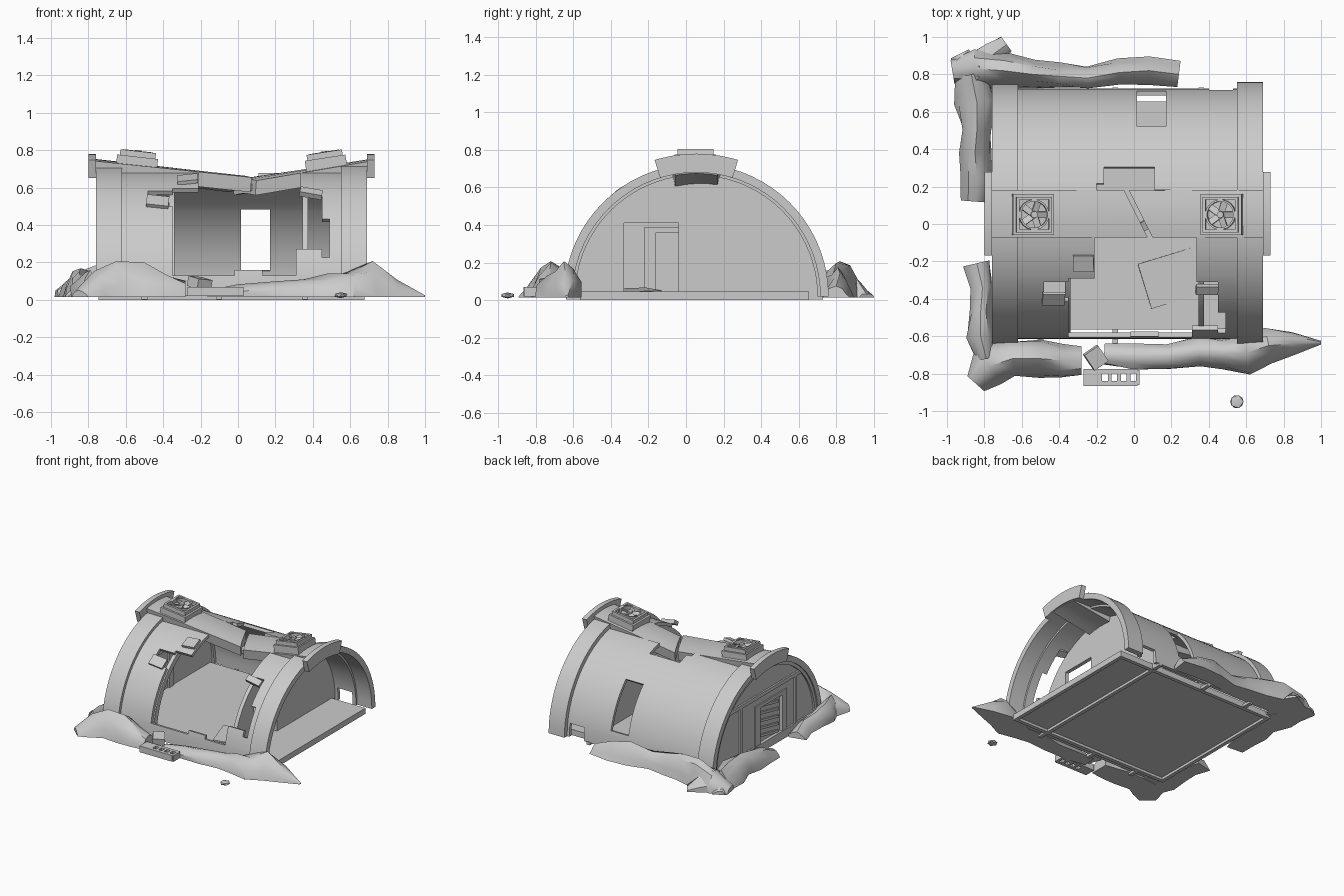
import bpy, bmesh, math, random
from mathutils import Matrix, Vector, Euler

random.seed(4)
if "Cube" in bpy.data.objects:
    bpy.data.objects.remove(bpy.data.objects["Cube"])

grey = bpy.data.materials.new("plain grey")
grey.use_nodes = True
COL = (0.6, 0.6, 0.6, 1)
grey.diffuse_color = COL
grey.node_tree.nodes["Principled BSDF"].inputs["Base Color"].default_value = COL

CY, CZ = 0.055, 0.02   # axis of the vault


def finish(name, bm, angle=30):
    bmesh.ops.recalc_face_normals(bm, faces=bm.faces)
    me = bpy.data.meshes.new(name)
    bm.to_mesh(me)
    bm.free()
    me.materials.append(grey)
    for p in me.polygons:
        p.use_smooth = True
    me.set_sharp_from_angle(angle=math.radians(angle))
    ob = bpy.data.objects.new(name, me)
    bpy.context.scene.collection.objects.link(ob)


def add_box(bm, c, s, rot=(0, 0, 0), base=Matrix()):
    e = Euler([math.radians(a) for a in rot])
    m = base @ Matrix.Translation(c) @ e.to_matrix().to_4x4() @ Matrix.Diagonal((*s, 1))
    bmesh.ops.create_cube(bm, size=1, matrix=m)


def boxes(name, items):
    bm = bmesh.new()
    for item in items:
        add_box(bm, *item)
    finish(name, bm)


def arch(name, x0, x1, r, t, a0=0, a1=180, holes=(), warp=None):
    """Curved slab along x; each hole is (x from, x to, angle from, angle to)."""
    xs, angs = {x0, x1}, {a0, a1}
    angs.update(a for a in range(0, 181, 5) if a0 < a < a1)
    for h in holes:
        xs.update(h[:2])
        angs.update(h[2:])
    xs, angs = sorted(xs), sorted(angs)
    cells = set()
    for i in range(len(xs) - 1):
        for j in range(len(angs) - 1):
            mx, ma = (xs[i] + xs[i + 1]) / 2, (angs[j] + angs[j + 1]) / 2
            if not any(h[0] < mx < h[1] and h[2] < ma < h[3] for h in holes):
                cells.add((i, j))
    bm, cache = bmesh.new(), {}

    def v(i, j, inner):
        if (i, j, inner) not in cache:
            a, rad = math.radians(angs[j]), r - t * inner
            p = (xs[i], CY - rad * math.cos(a), CZ + rad * math.sin(a))
            cache[i, j, inner] = bm.verts.new(warp(*p) if warp else p)
        return cache[i, j, inner]

    for i, j in cells:
        ring = [(i, j), (i + 1, j), (i + 1, j + 1), (i, j + 1)]
        for inner in (0, 1):
            bm.faces.new([v(*c, inner) for c in ring])
        for k, side in enumerate([(i, j - 1), (i + 1, j), (i, j + 1), (i - 1, j)]):
            if side not in cells:
                p, q = ring[k], ring[(k + 1) % 4]
                bm.faces.new([v(*p, 0), v(*q, 0), v(*q, 1), v(*p, 1)])
    finish(name, bm)


def cross_wall(name, x0, x1, r, door):
    """Half-round wall across the vault; door is (y from, y to, top)."""
    outline = [(CY - r * math.cos(math.radians(a)), CZ + r * math.sin(math.radians(a)))
               for a in range(0, 181, 5)]
    d0, d1, top = door
    outline += [(d1, CZ), (d1, top), (d0, top), (d0, CZ)]
    bm = bmesh.new()
    near = [bm.verts.new((x0, *p)) for p in outline]
    far = [bm.verts.new((x1, *p)) for p in outline]
    bm.faces.new(near)
    bm.faces.new(far)
    for k in range(len(outline)):
        n = (k + 1) % len(outline)
        bm.faces.new([near[k], near[n], far[n], far[k]])
    finish(name, bm)


def roll(name, pts):
    """Lumpy heap along a path of (x, y, half width, height)."""
    bm, rings = bmesh.new(), []
    for k, (x, y, w, h) in enumerate(pts):
        a, b = pts[max(k - 1, 0)], pts[min(k + 1, len(pts) - 1)]
        side = Vector((a[1] - b[1], b[0] - a[0])).normalized()
        ring = []
        for s in range(7):
            f = math.pi * s / 6
            j = random.uniform(0.84, 1.12)
            d = w * math.cos(f) * j
            ring.append(bm.verts.new((x + side.x * d, y + side.y * d, 0.015 + h * math.sin(f) ** 1.3 * j)))
        rings.append(ring)
    for a, b in zip(rings, rings[1:]):
        for s in range(7):
            n = (s + 1) % 7
            bm.faces.new([a[s], a[n], b[n], b[s]])
    bm.faces.new(rings[0])
    bm.faces.new(rings[-1])
    finish(name, bm, 40)


# Vault shell with its broken openings
arch("vault_shell", -0.63, 0.56, 0.67, 0.025, holes=[
    (-0.63, 0.56, 79, 101),                              # ridge slot
    (-0.35, -0.21, 9.5, 59), (-0.21, -0.02, 9.5, 79),    # front breach
    (-0.02, 0.13, 12, 79), (0.13, 0.31, 9.5, 79), (0.31, 0.335, 22, 79),
    (0.335, 0.45, 22, 57), (0.45, 0.49, 18, 38), (-0.48, -0.35, 46, 57),
    (0.015, 0.17, 134, 168),                             # back window
    (0.4, 0.53, 171, 180),                               # back notch
    (-0.16, 0.11, 101, 112), (-0.2, -0.16, 101, 104)])   # roof hole

# Thick end rings and the rib beside the breach
arch("right_ring", -0.76, -0.62, 0.695, 0.045)
arch("left_ring", 0.55, 0.69, 0.705, 0.045)
arch("right_rib", -0.37, -0.34, 0.645, 0.045, 0, 79)

# Inner partition with an open doorway
cross_wall("partition", 0.345, 0.375, 0.648, (-0.33, -0.04, 0.41))

# Sagging ridge in two snapped halves, with end caps
def crack(x, y):
    return x + (CY - y) * 0.5 if abs(x) < 0.2 else x


arch("ridge_right", -0.78, 0.01, 0.735, 0.08, 80, 100,
     warp=lambda x, y, z: (crack(x, y), y, z - 0.113 * (x + 0.78)))
arch("ridge_left", 0.035, 0.72, 0.735, 0.08, 80, 100,
     warp=lambda x, y, z: (crack(x, y), y, z - 0.155 * (0.72 - x)))
for name, x in (("right", -0.8), ("left", 0.69)):
    arch(name + "_ridge_cap", x, x + 0.04, 0.76, 0.1, 73, 107)


# Roof fans
def fan(name, x, z, tilt):
    base = Matrix.Translation((x, 0.05, z)) @ Matrix.Rotation(math.radians(tilt), 4, "Y")
    bm = bmesh.new()
    add_box(bm, (0, 0, 0), (0.22, 0.22, 0.06), base=base)
    for k in range(4):
        turn = base @ Matrix.Rotation(k * math.pi / 2, 4, "Z")
        add_box(bm, (0.088, 0, 0.043), (0.015, 0.19, 0.034), base=turn)
    for k in range(20):
        turn = base @ Matrix.Rotation(k * math.pi / 10, 4, "Z")
        add_box(bm, (0.075, 0, 0.045), (0.01, 0.026, 0.034), base=turn)
    for k in range(5):
        turn = base @ Matrix.Rotation(k * math.tau / 5, 4, "Z")
        add_box(bm, (0.045, 0, 0.047), (0.06, 0.035, 0.006), (20, 0, 0), turn)
    bmesh.ops.create_cone(bm, cap_ends=True, segments=12, radius1=0.022, radius2=0.018, depth=0.04,
                          matrix=base @ Matrix.Translation((0, 0, 0.045)))
    finish(name, bm)


fan("right_fan", -0.54, 0.735, 6.4)
fan("left_fan", 0.47, 0.73, -8.8)

# Closed end wall with trim and a grilled door
cross_wall("end_wall", -0.735, -0.705, 0.66, (-0.16, 0.12, 0.36))
arch("end_wall_trim", -0.75, -0.69, 0.66, 0.035)
boxes("end_wall_frame", [((-0.735, CY, 0.46), (0.025, 1.0, 0.03)),
                         ((-0.735, CY, 0.05), (0.025, 1.2, 0.04))]
      + [((-0.735, y, 0.25), (0.025, 0.03, 0.42)) for y in (0.36, -0.33)])
boxes("door_frame", [((-0.72, -0.02, 0.375), (0.05, 0.4, 0.03))]
      + [((-0.72, y, 0.2), (0.05, 0.06, 0.34)) for y in (-0.19, 0.15)])
boxes("door", [((-0.713, -0.02, 0.19), (0.012, 0.28, 0.34))])
boxes("door_grille", [((-0.724, -0.02, 0.1 + 0.06 * k), (0.016, 0.24, 0.02), (12, 0, 0)) for k in range(5)])

# Floor slab with edge beams underneath
boxes("floor", [((-0.035, 0.045, 0.033), (1.42, 1.22, 0.026))])
boxes("floor_beams", [((-0.035, y, 0.012), (1.42, 0.03, 0.024)) for y in (-0.55, 0.64)]
      + [((x, 0.04, 0.012), (0.03, 1.2, 0.024)) for x in (-0.73, 0.36, 0.66)])
boxes("beam_stubs", [((x, y, 0.014), (0.03, 0.1, 0.024)) for x in (-0.5, -0.1, 0.36) for y in (-0.59, 0.68)])
boxes("fallen_panel", [((0.2, -0.29, 0.045), (0.3, 0.25, 0.02), (2, 3, 17))])

# Broken scraps on the breach edges
boxes("scraps", [((-0.43, -0.4, 0.525), (0.12, 0.08, 0.02), (40, 6, 0)),
                 ((0.39, -0.35, 0.57), (0.12, 0.05, 0.03), (35, 10, 0)),
                 ((-0.27, -0.21, 0.645), (0.11, 0.09, 0.02), (22, -6, 0)),
                 ((0.07, 0.0, 0.61), (0.08, 0.05, 0.03), (10, -25, 30))])

# Heaps of rubble around the base
roll("front_right_heap", [(-0.85, -0.85, 0.06, 0.04), (-0.77, -0.76, 0.13, 0.14), (-0.65, -0.72, 0.1, 0.18),
                          (-0.5, -0.72, 0.1, 0.17), (-0.38, -0.73, 0.09, 0.13), (-0.28, -0.73, 0.08, 0.08)])
roll("front_left_heap", [(-0.16, -0.7, 0.06, 0.04), (0, -0.71, 0.07, 0.07), (0.18, -0.71, 0.07, 0.09),
                         (0.35, -0.68, 0.08, 0.11), (0.48, -0.69, 0.08, 0.13), (0.6, -0.69, 0.11, 0.15),
                         (0.72, -0.65, 0.1, 0.18), (0.85, -0.64, 0.07, 0.1), (1.0, -0.635, 0.01, 0.01)])
roll("right_front_heap", [(-0.79, -0.72, 0.06, 0.14), (-0.82, -0.6, 0.08, 0.13), (-0.82, -0.47, 0.06, 0.12),
                          (-0.81, -0.34, 0.06, 0.1), (-0.84, -0.21, 0.07, 0.05)])
roll("right_back_heap", [(-0.85, 0.12, 0.07, 0.05), (-0.84, 0.25, 0.08, 0.11), (-0.85, 0.38, 0.08, 0.13),
                         (-0.84, 0.5, 0.08, 0.15), (-0.84, 0.65, 0.11, 0.16), (-0.87, 0.8, 0.08, 0.13)])
roll("back_heap", [(-0.97, 0.81, 0.06, 0.04), (-0.85, 0.83, 0.11, 0.14), (-0.7, 0.82, 0.1, 0.19),
                   (-0.54, 0.8, 0.08, 0.17), (-0.4, 0.79, 0.07, 0.15), (-0.25, 0.78, 0.06, 0.12),
                   (-0.08, 0.81, 0.07, 0.15), (0.08, 0.82, 0.07, 0.13), (0.24, 0.8, 0.07, 0.06)])
roll("corner_heap", [(-0.68, 0.96, 0.05, 0.02), (-0.75, 0.91, 0.07, 0.09), (-0.83, 0.84, 0.09, 0.15)])
roll("corner_spur", [(-0.93, 0.91, 0.05, 0.03), (-0.9, 0.85, 0.07, 0.09), (-0.83, 0.78, 0.08, 0.14)])

# Loose masonry blocks and a stray stone
boxes("hollow_block", [((-0.125, -0.82 + s * 0.033, 0.045), (0.29, 0.026, 0.05)) for s in (-1, 1)]
      + [((-0.22, -0.82, 0.045), (0.1, 0.08, 0.05))]
      + [((-0.13 + 0.05 * k, -0.82, 0.045), (0.02, 0.08, 0.05)) for k in range(4)])
boxes("small_block", [((-0.205, -0.715, 0.09), (0.09, 0.1, 0.055), (10, 5, 35))])
stone = bmesh.new()
bmesh.ops.create_icosphere(stone, subdivisions=1, radius=0.04,
                           matrix=Matrix.Translation((0.55, -0.95, 0.025)) @ Matrix.Diagonal((1, 1, 0.4, 1)))
finish("stray_stone", stone)
